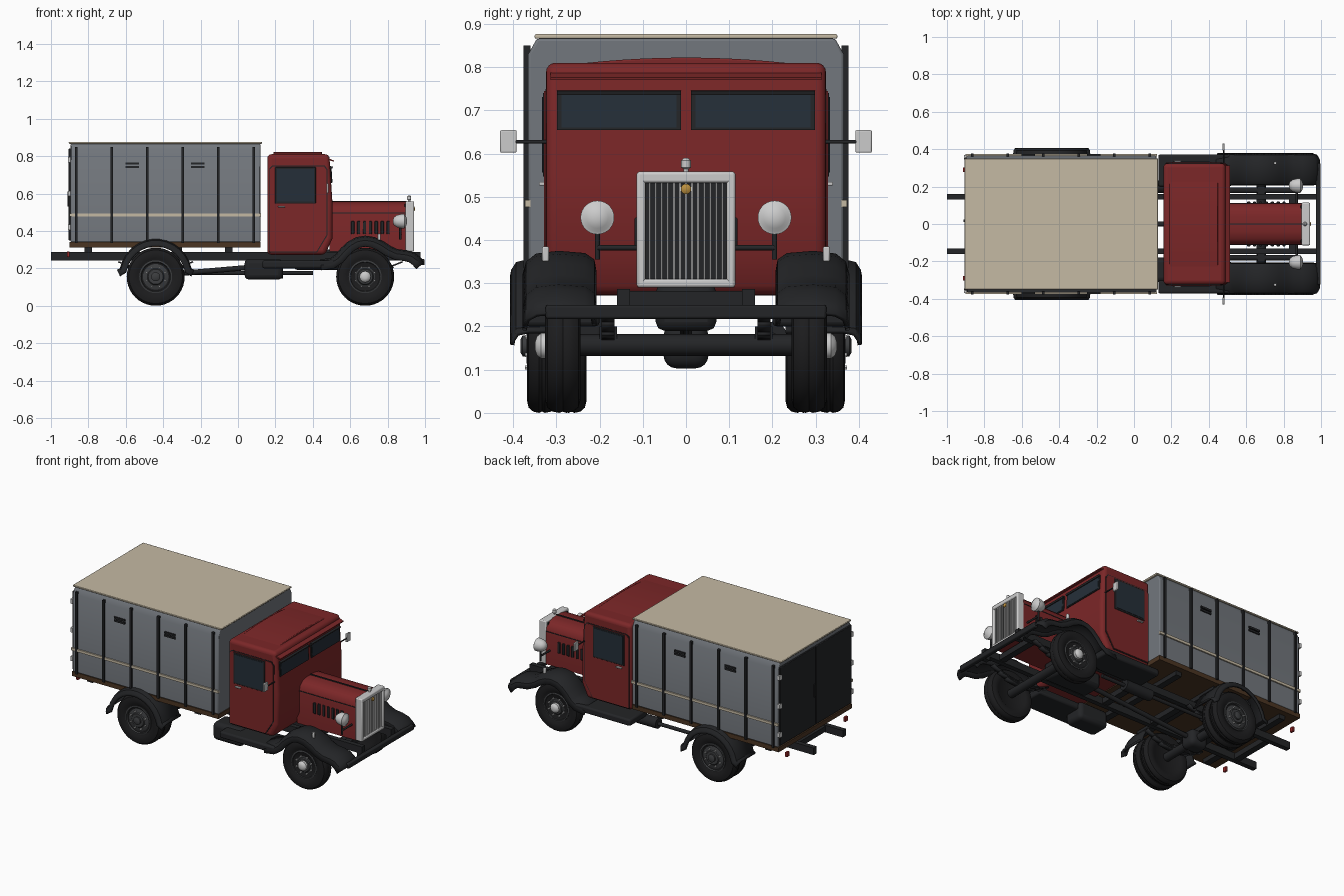
import bpy, bmesh, math
from mathutils import Vector

if "Cube" in bpy.data.objects:
    bpy.data.objects.remove(bpy.data.objects["Cube"])

COL = dict(red=(.2, .02, .021), grey=(.17, .185, .205), cream=(.56, .49, .37), dark=(.017, .018, .02),
           chrome=(.62, .62, .62), wood=(.07, .035, .016), glass=(.018, .028, .04), rim=(.045, .047, .05),
           tyre=(.012, .012, .013), gold=(.5, .28, .05), lamp=(.3, .02, .02))
MATS = {}
for k, c in COL.items():
    MATS[k] = bpy.data.materials.new(k)
    MATS[k].diffuse_color = (*c, 1)


def finish(name, bm, mat, bevel=0, seg=2):
    bmesh.ops.recalc_face_normals(bm, faces=bm.faces)
    me = bpy.data.meshes.new(name)
    bm.to_mesh(me)
    bm.free()
    me.materials.append(MATS[mat])
    ob = bpy.data.objects.new(name, me)
    bpy.context.collection.objects.link(ob)
    if bevel:
        m = ob.modifiers.new("bevel", 'BEVEL')
        m.width, m.segments, m.limit_method = bevel, seg, 'ANGLE'
    return ob


def prism(name, pts, a, b, axis, mat, bevel=0, seg=2):
    """Extrude a profile: axis y takes (x, z) points, axis x takes (y, z) points."""
    bm = bmesh.new()
    put = (lambda p, t: (p[0], t, p[1])) if axis == 'y' else (lambda p, t: (t, p[0], p[1]))
    lo, hi = [[bm.verts.new(put(p, t)) for p in pts] for t in (a, b)]
    bm.faces.new(lo)
    bm.faces.new(hi)
    n = len(pts)
    for i in range(n):
        bm.faces.new((lo[i], lo[(i + 1) % n], hi[(i + 1) % n], hi[i]))
    return finish(name, bm, mat, bevel, seg)


def box(name, x0, x1, y0, y1, z0, z1, mat, bevel=0, seg=2):
    return prism(name, [(x0, z0), (x1, z0), (x1, z1), (x0, z1)], y0, y1, 'y', mat, bevel, seg)


def pair(name, x0, x1, y0, y1, z0, z1, mat, bevel=0):
    for s in (-1, 1):
        box(name, x0, x1, s * y0, s * y1, z0, z1, mat, bevel)


def lathe(name, prof, loc, axis, mat, n=32):
    """Revolve (radius, height) points about an axis vector."""
    bm = bmesh.new()
    q = Vector(axis).to_track_quat('Z', 'Y')
    rings = []
    for r, h in prof:
        ring = [(r * math.cos(2 * math.pi * i / n), r * math.sin(2 * math.pi * i / n), h) for i in range(n)]
        rings.append([bm.verts.new(q @ Vector(p) + Vector(loc)) for p in ring])
    for a, b in zip(rings, rings[1:]):
        for i in range(n):
            bm.faces.new((a[i], a[(i + 1) % n], b[(i + 1) % n], b[i]))
    bm.faces.new(rings[0])
    bm.faces.new(rings[-1])
    return finish(name, bm, mat)


def rod(name, p, q, r, mat, n=12):
    d = Vector(q) - Vector(p)
    return lathe(name, [(r, 0), (r, d.length)], p, d, mat, n)


def sweep(name, path, cross, s, mat, thick=.01):
    """Sweep a (y, normal offset) section along an (x, z) path."""
    bm = bmesh.new()
    rows = []
    for i, p in enumerate(path):
        a, b = Vector(path[max(i - 1, 0)]), Vector(path[min(i + 1, len(path) - 1)])
        t = (b - a).normalized()
        rows.append([bm.verts.new((p[0] - t.y * o, s * y, p[1] + t.x * o)) for y, o in cross])
    for a, b in zip(rows, rows[1:]):
        for i in range(len(cross) - 1):
            bm.faces.new((a[i], a[i + 1], b[i + 1], b[i]))
    ob = finish(name, bm, mat)
    m = ob.modifiers.new("thickness", 'SOLIDIFY')
    m.thickness, m.offset = thick, 0


# cargo box with chamfered roof edges, roof and wooden floor
prism("cargo_box", [(-.365, .34), (.365, .34), (.365, .83), (.345, .866), (-.345, .866), (-.365, .83)],
      -.895, .12, 'x', 'grey', .006)
box("cargo_roof", -.905, .128, -.35, .35, .866, .876, 'cream', .003)
box("wood_floor", -.9, .12, -.365, .365, .312, .34, 'wood')
for i in range(6):
    x = -.865 + .19 * i
    pair("side_rib", x - .007, x + .007, .36, .376, .335, .85, 'dark')
pair("side_stripe", -.9, .122, .36, .373, .476, .492, 'cream')
for x in (-.565, -.215):
    for z in (.742, .76):
        pair("side_vent", x - .037, x + .037, .36, .373, z - .006, z + .006, 'dark')
pair("rear_door", -.905, -.89, .003, .355, .35, .84, 'dark', .003)
for z in (.42, .6, .78):
    pair("door_hinge", -.909, -.895, .345, .368, z - .014, z + .014, 'chrome')
box("door_latch", -.912, -.9, .012, .024, .53, .61, 'dark')

# chassis frame
pair("frame_rail", -1, .97, .13, .16, .243, .287, 'dark')
for x in (-.86, -.6, -.25, .1, .4, .85):
    box("cross_member", x - .02, x + .02, -.14, .14, .248, .282, 'dark')
for x in (-.8, -.55, -.32, -.05):
    box("floor_bearer", x - .02, x + .02, -.33, .33, .285, .315, 'dark')
box("front_bumper", .972, .998, -.325, .325, .217, .25, 'dark', .006)
pair("bumper_bracket", .94, .975, .13, .16, .22, .287, 'dark')
pair("tail_lamp", -.915, -.9, .277, .303, .26, .29, 'lamp', .003)

# axles, springs, drive line
for x, h in ((.68, .025), (-.44, .025)):
    rod("axle", (x, -.3, .157), (x, .3, .157), h, 'dark', 16)
    for s in (-1, 1):
        arc = [(x - .2 + .05 * i, .235 - .045 * (1 - ((i - 4) / 4) ** 2)) for i in range(9)]
        for k in range(3):
            sweep("leaf_spring", arc[k:9 - k], [(.165, -.009 * k), (.195, -.009 * k)], s, 'dark', .008)
        box("spring_block", x - .02, x + .02, s * .16, s * .2, .155, .2, 'dark')
box("differential", -.5, -.38, -.052, .052, .103, .208, 'dark', .03, 4)
rod("drive_shaft", (-.4, 0, .165), (.35, 0, .23), .014, 'dark')
box("gearbox", .3, .6, -.07, .07, .19, .3, 'dark', .02)
box("fuel_tank", .035, .24, -.31, -.18, .14, .25, 'dark', .025, 3)
rod("exhaust_pipe", (-.32, .2, .175), (.4, .2, .175), .011, 'dark')
rod("muffler", (.05, .2, .178), (.24, .2, .178), .033, 'dark', 20)

# wheels: single at front, twin at rear
TYRE = [(.085, -.028), (.1, -.038), (.125, -.041), (.143, -.036), (.152, -.024), (.155, -.008),
        (.152, 0), (.155, .008), (.152, .024), (.143, .036), (.125, .041), (.1, .038), (.085, .028)]
for s in (-1, 1):
    for name, x, ys in (("front", .68, (.285,)), ("rear", -.44, (.265, .333))):
        for y in ys:
            lathe(name + "_tyre", [(r, h * (1 if name == "front" else .86)) for r, h in TYRE],
                  (x, s * y, .155), (0, s, 0), 'tyre', 40)
        y = s * ys[-1]
        lathe(name + "_rim", [(.088, -.02), (.088, .032), (.08, .034), (.076, .022), (.045, .03), (.04, .036)],
              (x, y, .155), (0, s, 0), 'rim')
        hub = [(.03, .03), (.03, .05), (.022, .06), (.01, .064)] if name == "front" else [(.024, .03), (.024, .045), (.015, .05)]
        lathe(name + "_hub", hub, (x, y, .155), (0, s, 0), 'chrome' if name == "front" else 'rim', 24)
        for k in range(8):
            a = k * math.pi / 4 + .39
            c = Vector((x + .054 * math.cos(a), y + s * .022, .155 + .054 * math.sin(a)))
            rod("wheel_nut", c, c + Vector((0, s * .018, 0)), .005, 'chrome', 6)

    # fenders and running boards
    sweep("front_fender", [(.44, .235), (.5, .243), (.53, .265), (.56, .3), (.595, .332), (.635, .354), (.68, .362),
                           (.725, .355), (.77, .335), (.81, .308), (.85, .29), (.9, .284), (.935, .274),
                           (.965, .252), (.988, .225)],
          [(.212, -.035), (.216, -.01), (.235, .003), (.295, .008), (.345, .002), (.366, -.015), (.374, -.045)], s, 'dark')
    R = [math.radians(168 - 12 * i) for i in range(14)]
    sweep("rear_fender", [(-.645, .188)] + [(-.44 + .192 * math.cos(a), .155 + .197 * math.sin(a)) for a in R]
          + [(-.235, .188)], [(.23, 0), (.365, 0), (.39, -.006), (.4, -.022), (.402, -.034)], s, 'dark')
    box("running_board", .13, .52, s * .2, s * .372, .2, .242, 'dark', .01)
    box("fender_lamp", .747, .763, s * .317, s * .333, .35, .385, 'chrome', .004)

# cab shell, roof and visor
prism("cab", [(.157, .272), (.465, .272), (.505, .36), (.505, .55), (.488, .81), (.157, .81)],
      -.324, .324, 'y', 'red', .022, 4)
dome = [(.28 * t / 6, .822 - .018 * (t / 6) ** 2) for t in range(-6, 7)]
prism("cab_roof_panel", [(-.28, .79)] + dome + [(.28, .79)], .19, .45, 'x', 'red', .004)
prism("sun_visor", [(.47, .782), (.513, .77), (.514, .776), (.475, .792)], -.314, .314, 'y', 'red')
DOOR = [(.172, .29), (.42, .29), (.474, .38), (.474, .725), (.46, .745), (.186, .745), (.172, .73)]
for s in (-1, 1):
    prism("door_gap", [(.323 + (x - .323) * 1.03, .52 + (z - .52) * 1.02) for x, z in DOOR], s * .31, s * .3255, 'y', 'dark')
    prism("door", DOOR, s * .31, s * .328, 'y', 'red')
    box("side_window_frame", .198, .416, s * .32, s * .331, .546, .741, 'dark', .003)
    box("side_window", .208, .406, s * .32, s * .333, .556, .731, 'glass')
    box("door_handle", .215, .252, s * .325, s * .34, .526, .534, 'chrome', .002)
    rod("mirror_arm", (.48, s * .31, .627), (.48, s * .4, .627), .004, 'dark')
    box("mirror", .472, .484, s * .392, s * .43, .602, .654, 'chrome', .003)
    # split windscreen follows the slope of the cab front
    prism("windscreen_frame", [(.47, .655), (.503, .655), (.497, .745), (.47, .745)], s * .012, s * .298, 'y', 'dark')
    prism("windscreen", [(.47, .66), (.505, .66), (.5, .735), (.47, .735)], s * .022, s * .288, 'y', 'glass')
    prism("windscreen_brow", [(.47, .735), (.505, .735), (.508, .745), (.47, .748)], s * .012, s * .298, 'y', 'dark')

# rounded hood with louvres
HALF = [(.112, .29), (.112, .49), (.104, .525), (.08, .547), (.04, .556)]
prism("hood", HALF + [(-y, z) for y, z in reversed(HALF)], .49, .9, 'x', 'red')
box("hood_hinge", .505, .9, -.004, .004, .55, .561, 'dark')
pair("hood_seam", .505, .895, .1, .1135, .494, .498, 'dark')
for i in range(7):
    x = .605 + .0315 * i
    pair("hood_louvre", x, x + .017, .1, .119, .383, .452, 'dark', .003)

# radiator shell with core, bars, cap and badge
box("radiator_core", .89, .93, -.1, .1, .3, .545, 'dark')
pair("radiator_side", .895, .942, .094, .114, .29, .558, 'chrome', .006)
box("radiator_top", .895, .942, -.114, .114, .532, .558, 'chrome', .006)
box("radiator_bottom", .895, .942, -.114, .114, .29, .31, 'chrome', .006)
for i in range(13):
    y = -.084 + .014 * i
    box("grille_bar", .928, .937, y - .002, y + .002, .305, .535, 'chrome')
lathe("radiator_cap", [(.006, -.02), (.006, .004), (.011, .008), (.011, .024), (.005, .03)], (.915, 0, .56), (0, 0, 1), 'chrome', 16)
lathe("grille_disc", [(.012, 0), (.012, .006), (.006, .01)], (.936, 0, .518), (1, 0, 0), 'gold', 20)

# headlights on a cross bar
rod("headlight_bar", (.87, -.205, .382), (.87, .205, .382), .006, 'dark')
for s in (-1, 1):
    rod("headlight_post", (.868, s * .205, .355), (.868, s * .205, .42), .006, 'dark')
    lathe("headlight", [(.006, -.04), (.02, -.035), (.032, -.02), (.037, 0), (.039, .012), (.039, .022), (.033, .024),
                        (.025, .031), (.008, .036)], (.868, s * .205, .452), (1, 0, 0), 'chrome', 28)

# smooth shading with sharp edges kept
for ob in bpy.context.collection.objects:
    ob.select_set(True)
    bpy.context.view_layer.objects.active = ob
bpy.ops.object.shade_smooth_by_angle(angle=math.radians(35))

for m in bpy.data.materials:
    if m.users and not m.is_grease_pencil:
        m.use_nodes = True
        m.node_tree.nodes["Principled BSDF"].inputs["Base Color"].default_value = m.diffuse_color
